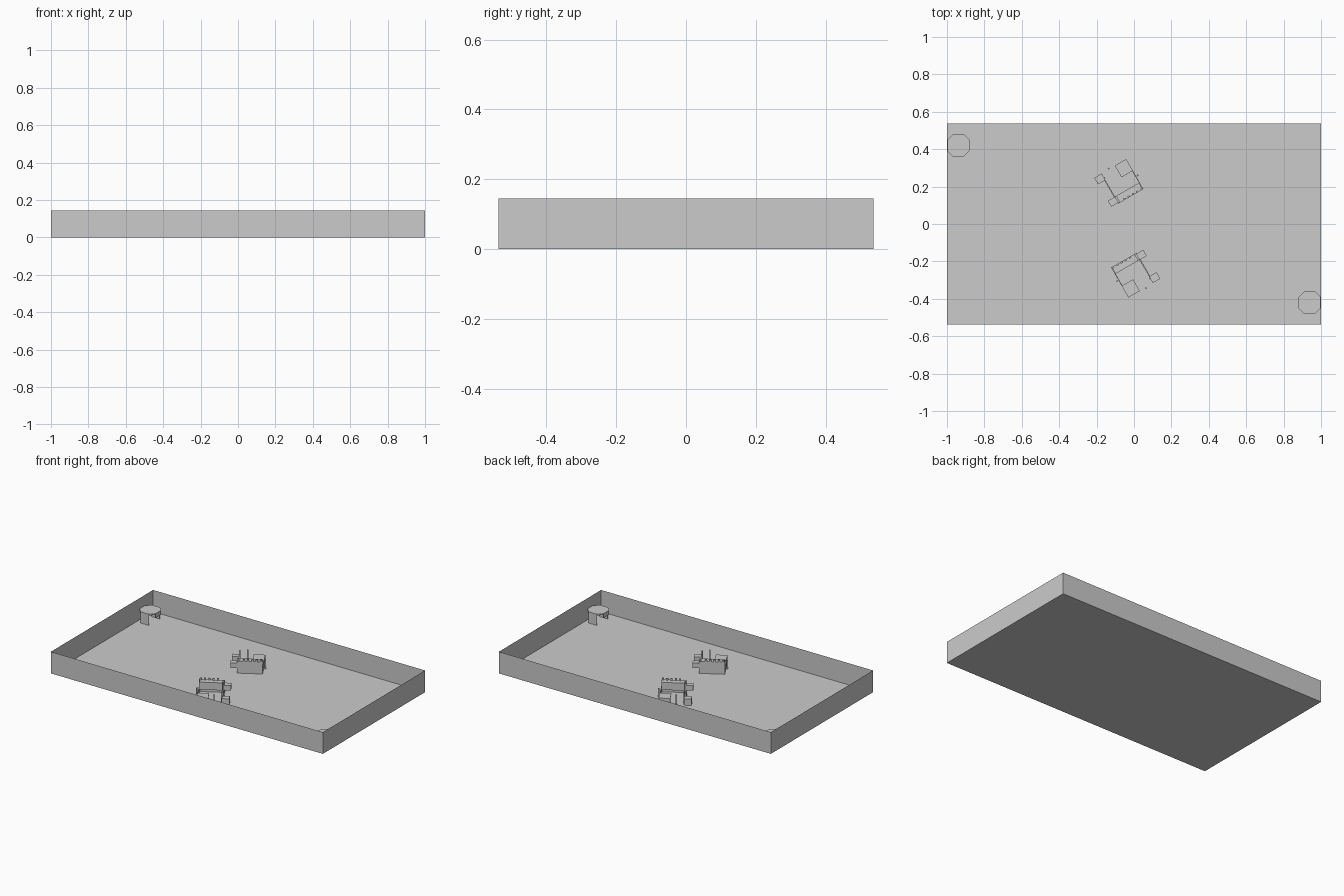
import bpy
import bmesh
from math import radians
from mathutils import Matrix, Vector

cube = bpy.data.objects.get("Cube")
if cube:
    bpy.data.objects.remove(cube, do_unlink=True)

gray = bpy.data.materials.new("plain_gray")
gray.use_nodes = True
gray.diffuse_color = (0.6, 0.6, 0.6, 1)
gray.node_tree.nodes["Principled BSDF"].inputs["Base Color"].default_value = (0.6, 0.6, 0.6, 1)


def finish(bm, name, matrix=Matrix()):
    bm.transform(matrix)
    mesh = bpy.data.meshes.new(name)
    bm.to_mesh(mesh)
    bm.free()
    mesh.materials.append(gray)
    obj = bpy.data.objects.new(name, mesh)
    bpy.context.collection.objects.link(obj)
    return obj


def box(name, x, y, z, matrix=Matrix()):
    """Box given by its (low, high) range on each axis."""
    bm = bmesh.new()
    bmesh.ops.create_cube(bm, size=1)
    spans = (x, y, z)
    size = [b - a for a, b in spans]
    mid = Vector([(a + b) / 2 for a, b in spans])
    bm.transform(Matrix.Translation(mid) @ Matrix.Diagonal(size + [1]))
    return finish(bm, name, matrix)


# Open tray: thin floor and walls without a lid
L, W, H = 1.0, 0.537, 0.144
bm = bmesh.new()
bmesh.ops.create_cube(bm, size=1)
bm.transform(Matrix.Translation((0, 0, H / 2)) @ Matrix.Diagonal((2 * L, 2 * W, H, 1)))
lid = [f for f in bm.faces if f.normal.z > 0.9]
bmesh.ops.delete(bm, geom=lid, context='FACES_ONLY')
finish(bm, "tray")


def corner_platform(label, matrix):
    # Octagonal deck with chamfered corners
    r, c = 0.059, 0.03
    bm = bmesh.new()
    outline = [(r, -c), (r, c), (c, r), (-c, r), (-r, c), (-r, -c), (-c, -r), (c, -r)]
    face = bm.faces.new([bm.verts.new((x, y, 0.066)) for x, y in outline])
    top = bmesh.ops.extrude_face_region(bm, geom=[face])
    verts = [v for v in top["geom"] if isinstance(v, bmesh.types.BMVert)]
    bmesh.ops.translate(bm, vec=(0, 0, 0.009), verts=verts)
    bmesh.ops.recalc_face_normals(bm, faces=bm.faces)
    finish(bm, label + "_deck", matrix)
    # Supporting panels on two sides, short apron on the third
    for side, y in (("front", -r), ("back", r - 0.005)):
        box(f"{label}_{side}_leg", (-c, c), (y, y + 0.005), (0, 0.067), matrix)
    box(label + "_apron", (r - 0.005, r), (-c, c), (0.045, 0.067), matrix)


def ruin(label, matrix):
    def part(name, x, y, z):
        box(f"{label}_{name}", x, y, z, matrix)

    t = 0.004
    # Tall outer wall with a gallery behind it
    part("outer_wall", (-0.09, 0.065), (0.085, 0.085 + t), (0, 0.08))
    part("gallery", (-0.086, 0.055), (0.048, 0.085), (0.03, 0.08))
    # Battlements along the gallery
    for i in range(5):
        x = -0.086 + i * 0.026
        part(f"merlon_{i + 1}", (x, x + 0.012), (0.08, 0.085 + t), (0.08, 0.092))
    # Broken side walls
    part("left_wall", (-0.09, -0.09 + t), (-0.094, 0.085), (0, 0.04))
    part("right_wall", (0.062, 0.068), (-0.06, 0.05), (0, 0.028))
    part("inner_wall", (-0.09, -0.02), (-0.096, -0.096 + t), (0, 0.04))
    # Low corner roof
    part("corner_roof", (-0.09, -0.02), (-0.096, -0.024), (0.036, 0.042))
    # Small turrets at the open side
    part("high_turret", (0.062, 0.106), (0.048, 0.085), (0.032, 0.065))
    part("low_turret", (0.062, 0.108), (-0.094, -0.054), (0, 0.042))
    # Standing posts
    for i, (x, y, h) in enumerate([(-0.099, 0.01, 0.058), (0.016, -0.099, 0.07),
                                   (0.061, -0.065, 0.08), (0.061, 0.05, 0.08)]):
        part(f"post_{i + 1}", (x - 0.004, x + 0.004), (y - 0.004, y + 0.004), (0, h))


def place(x, y, degrees):
    return Matrix.Translation((x, y, 0)) @ Matrix.Rotation(radians(degrees), 4, 'Z')


corner_platform("left_platform", place(0.939, -0.42, 180))
corner_platform("right_platform", place(-0.939, 0.42, 0))
ruin("front_ruin", place(0, -0.265, 30))
ruin("back_ruin", place(-0.072, 0.219, 210))
